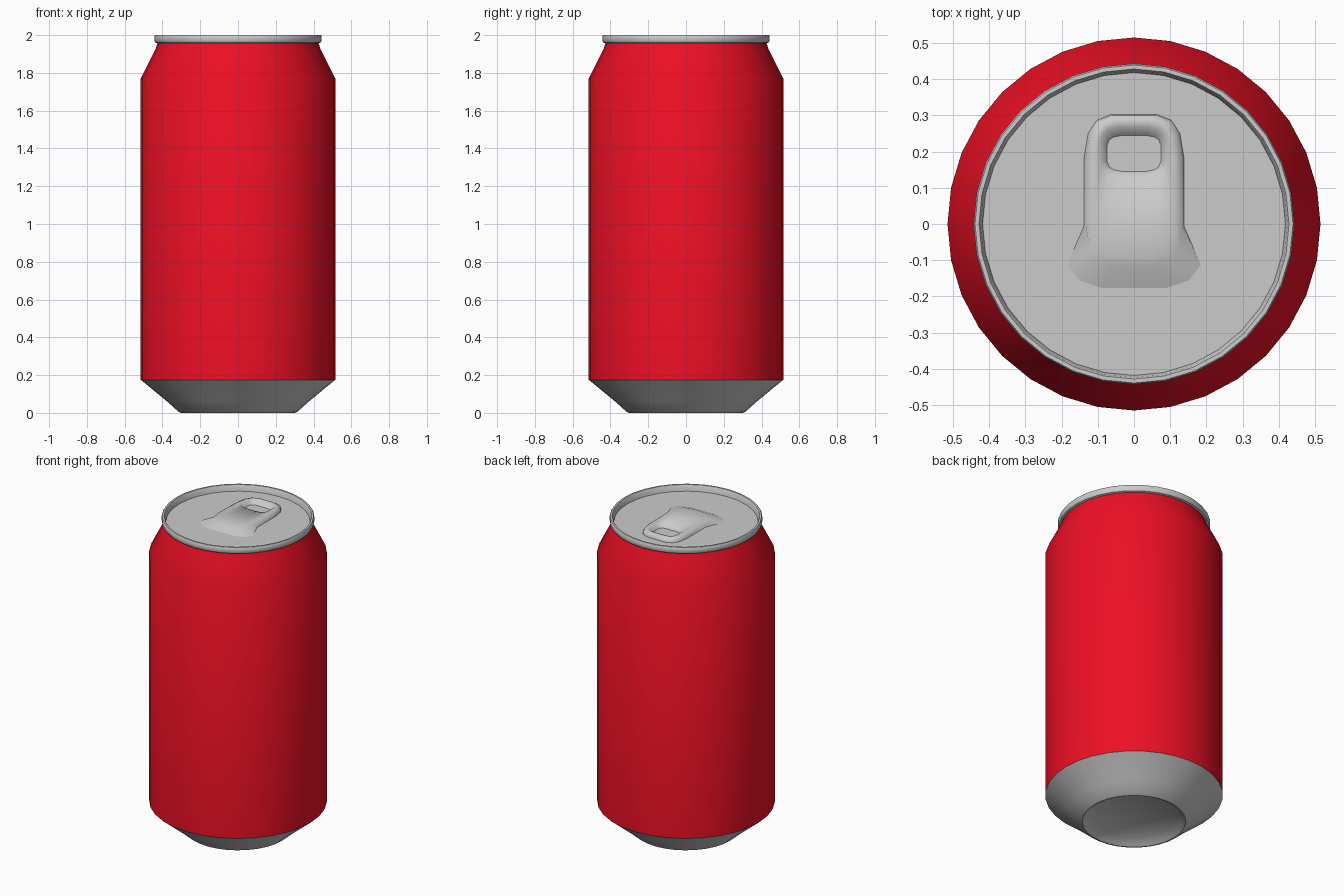
import bpy, bmesh
from math import sin, cos, pi, radians, copysign

if "Cube" in bpy.data.objects:
    bpy.data.objects.remove(bpy.data.objects["Cube"])

SIDES = 32


def finish(name, bm, mat=None, angle=40):
    bmesh.ops.remove_doubles(bm, verts=bm.verts, dist=1e-5)
    me = bpy.data.meshes.new(name)
    bm.to_mesh(me)
    bm.free()
    ob = bpy.data.objects.new(name, me)
    bpy.context.collection.objects.link(ob)
    if mat:
        me.materials.append(mat)
    bpy.ops.object.select_all(action='DESELECT')
    ob.select_set(True)
    bpy.context.view_layer.objects.active = ob
    bpy.ops.object.shade_smooth_by_angle(angle=radians(angle))
    return ob


def skin(bm, loops):
    """Join consecutive closed point loops with quads."""
    rings = [[bm.verts.new(p) for p in loop] for loop in loops]
    n = len(rings[0])
    for a, b in zip(rings, rings[1:]):
        for i in range(n):
            j = (i + 1) % n
            bm.faces.new((a[i], a[j], b[j], b[i]))
    return rings


def lathe(name, profile, mat=None, cap_start=False, cap_end=False):
    bm = bmesh.new()
    rings = skin(bm, [[(r * cos(2 * pi * i / SIDES), r * sin(2 * pi * i / SIDES), z)
                       for i in range(SIDES)] for r, z in profile])
    if cap_start:
        bm.faces.new(rings[0][::-1])
    if cap_end:
        bm.faces.new(rings[-1])
    return finish(name, bm, mat)


def rounded(cy, hx, hy, z, n=16, power=0.5):
    """Rounded rectangle loop centred on x = 0; z is a function of y."""
    pts = []
    for i in range(n):
        t = 2 * pi * (i + 0.5) / n
        x = hx * copysign(abs(cos(t)) ** power, cos(t))
        y = cy + hy * copysign(abs(sin(t)) ** power, sin(t))
        pts.append((x, y, z(y)))
    return pts


red = bpy.data.materials.new("red_paint")
red.diffuse_color = (0.85, 0.005, 0.018, 1)
red.use_nodes = True
red.node_tree.nodes["Principled BSDF"].inputs["Base Color"].default_value = red.diffuse_color

# Painted wall with tapered shoulder
lathe("can_body", [(0.515, 0.175), (0.515, 1.77), (0.435, 1.93), (0.427, 1.957)], red)

# Bare metal base with recessed underside
lathe("can_base", [(0.25, 0.035), (0.285, 0.008), (0.30, 0.0), (0.315, 0.006),
                   (0.375, 0.06), (0.515, 0.175)], cap_start=True)

# Rolled rim and sunken lid
LID = 1.962
lathe("rim_and_lid", [(0.427, 1.957), (0.438, 1.961), (0.443, 1.970), (0.443, 1.994),
                      (0.439, 2.0), (0.428, 2.0), (0.424, 1.994), (0.418, LID)],
      cap_end=True)

# Pull tab: flared skirt, raised top, finger hole with sloping wall
flat = lambda y: LID + 0.0005
base = [(x * 1.5, -0.13 + (y + 0.13) * 1.2 - 0.055, z) if y < -0.02 else (x * 1.03, y, z)
        for x, y, z in rounded(0.09, 0.135, 0.215, flat)]
edge = rounded(0.09, 0.134, 0.213, lambda y: 1.986 - 0.02 * max(0, y))
crown = rounded(0.10, 0.112, 0.190, lambda y: 1.994 - 0.02 * max(0, y))
hole = rounded(0.20, 0.093, 0.069, lambda y: 1.988)
well = rounded(0.195, 0.075, 0.050, flat)
bm = bmesh.new()
skin(bm, [base, edge, crown, hole, well])
finish("pull_tab", bm, angle=60)
